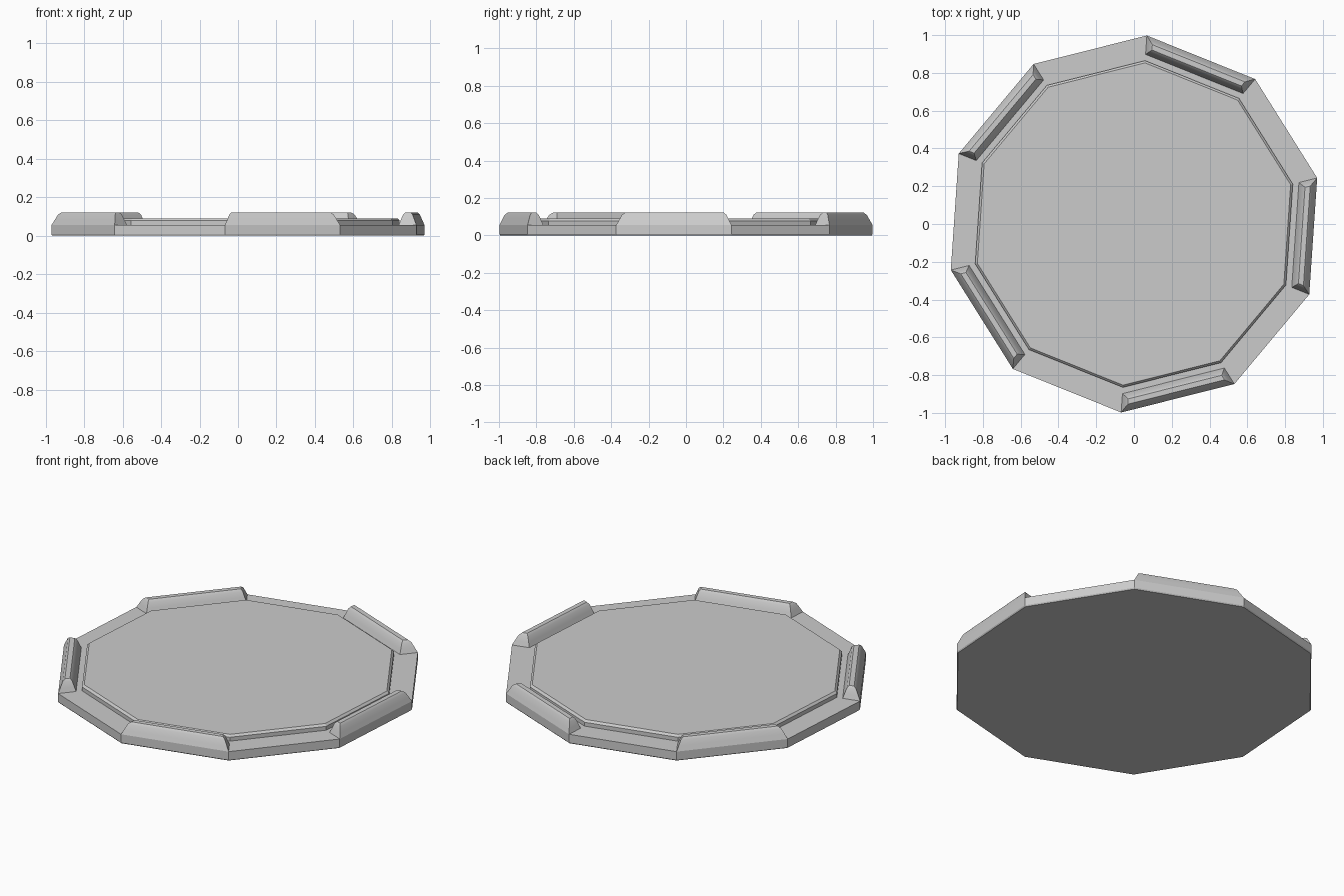
import bpy
from math import cos, sin, tan, pi, radians

if "Cube" in bpy.data.objects:
    bpy.data.objects.remove(bpy.data.objects["Cube"])

N = 10
R = 1.0
START = radians(86.1)
RIM_Z = 0.055


def loft(name, rings):
    """Closed solid from stacked rings of equal point count."""
    n = len(rings[0])
    verts = [p for ring in rings for p in ring]
    faces = [tuple(reversed(range(n)))]
    for k in range(len(rings) - 1):
        a, b = k * n, (k + 1) * n
        for i in range(n):
            j = (i + 1) % n
            faces.append((a + i, a + j, b + j, b + i))
    faces.append(tuple(range((len(rings) - 1) * n, len(rings) * n)))
    me = bpy.data.meshes.new(name)
    me.from_pydata(verts, [], faces)
    ob = bpy.data.objects.new(name, me)
    bpy.context.collection.objects.link(ob)
    return ob


def decagon(r, z):
    return [(r * cos(START + 2 * pi * i / N), r * sin(START + 2 * pi * i / N), z)
            for i in range(N)]


# Base slab with a tiny bottom chamfer
loft("base_slab", [decagon(0.995, 0), decagon(R, 0.007), decagon(R, RIM_Z)])

# Raised centre plate with chamfered top edge
loft("centre_plate", [decagon(0.867, RIM_Z - 0.01), decagon(0.867, 0.078),
                      decagon(0.855, 0.09)])

# Bevelled bars on every second side
APOTHEM = R * cos(pi / N)
WIDTH = 0.095


def bar_ring(mid_angle, inset, z):
    pts = []
    for v, s in ((inset, -1), (inset, 1), (WIDTH - inset, 1), (WIDTH - inset, -1)):
        d = APOTHEM - v
        u = s * (d * tan(pi / N) - inset)
        pts.append((d * cos(mid_angle) - u * sin(mid_angle),
                    d * sin(mid_angle) + u * cos(mid_angle), z))
    return pts


profile = [(0, RIM_Z), (0.010, 0.080), (0.022, 0.110), (0.034, 0.122)]
for k in range(N // 2):
    mid = START - pi / N - 4 * pi * k / N
    bar = loft(f"edge_bar_{k + 1}", [bar_ring(mid, i, z) for i, z in profile])
    bpy.ops.object.select_all(action='DESELECT')
    bar.select_set(True)
    bpy.context.view_layer.objects.active = bar
    bpy.ops.object.shade_smooth_by_angle(angle=radians(35))
